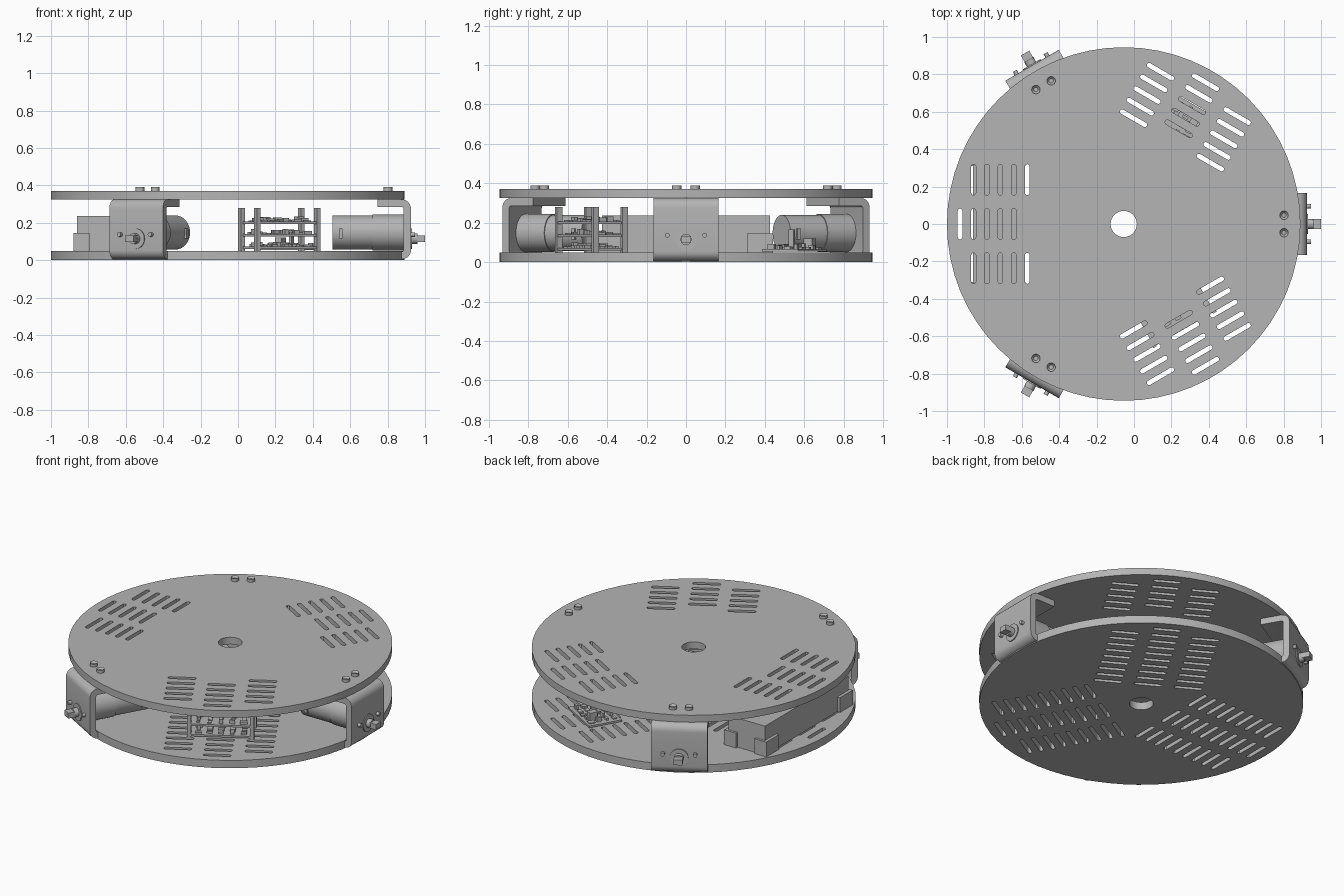
import bpy, bmesh, math, random
from mathutils import Matrix, Vector

if "Cube" in bpy.data.objects:
    bpy.data.objects.remove(bpy.data.objects["Cube"], do_unlink=True)

GREY = (0.46, 0.46, 0.46, 1)
mat = bpy.data.materials.new("plain_grey")
mat.use_nodes = True
mat.diffuse_color = GREY
mat.node_tree.nodes["Principled BSDF"].inputs["Base Color"].default_value = GREY
random.seed(4)
CENTRE = Vector((-0.055, 0, 0))


def frame(degrees):
    """Local axes around the discs: x outward, y sideways, z up."""
    return Matrix.Translation(CENTRE) @ Matrix.Rotation(math.radians(degrees), 4, "Z")


def finish(name, mesh, degrees=0):
    obj = bpy.data.objects.new(name, mesh)
    bpy.context.scene.collection.objects.link(obj)
    obj.matrix_world = frame(degrees)
    mesh.materials.clear()
    mesh.materials.append(mat)
    bpy.ops.object.select_all(action="DESELECT")
    obj.select_set(True)
    bpy.context.view_layer.objects.active = obj
    bpy.ops.object.shade_smooth_by_angle(angle=math.radians(30))
    return obj


def from_bmesh(name, bm, degrees):
    bmesh.ops.recalc_face_normals(bm, faces=bm.faces)
    mesh = bpy.data.meshes.new(name)
    bm.to_mesh(mesh)
    bm.free()
    return finish(name, mesh, degrees)


def box(bm, x0, x1, y0, y1, z0, z1):
    centre = Vector((x0 + x1, y0 + y1, z0 + z1)) / 2
    size = Matrix.Diagonal((x1 - x0, y1 - y0, z1 - z0, 1))
    bmesh.ops.create_cube(bm, size=1, matrix=Matrix.Translation(centre) @ size)


def rod(bm, x0, x1, y, z, radius, sides=32):
    """Cylinder lying along the outward axis."""
    place = Matrix.Translation(((x0 + x1) / 2, y, z)) @ Matrix.Rotation(math.pi / 2, 4, "Y")
    bmesh.ops.create_cone(bm, cap_ends=True, segments=sides, radius1=radius,
                          radius2=radius, depth=x1 - x0, matrix=place)


def arc(cx, cy, radius, start, end, steps):
    angles = [math.radians(start + (end - start) * i / steps) for i in range(steps + 1)]
    return [(cx + radius * math.cos(a), cy + radius * math.sin(a)) for a in angles]


# Discs: filled outlines with a centre hole and three fields of slots
def slot(r, t, half=0.07, w=0.0125):
    return arc(r, t + half, w, 0, 180, 6) + arc(r, t - half, w, 180, 360, 6)


def disc(name, z, thickness, middle_rows, side_rows):
    outlines = [arc(0, 0, 0.945, 0, 360, 64)[:-1], arc(0, 0, 0.07, 0, 360, 32)[:-1]]
    pitch = 0.0718
    for degrees in (60, 180, 300):
        turn = Matrix.Rotation(math.radians(degrees), 3, "Z")
        for t, first, rows in ((0, 0.875, middle_rows), (0.237, 0.803, side_rows),
                               (-0.237, 0.803, side_rows)):
            for i in range(rows):
                points = slot(first - i * pitch, t)
                outlines.append([(turn @ Vector((x, y, 0))).xy for x, y in points])
    curve = bpy.data.curves.new(name, "CURVE")
    curve.dimensions = "2D"
    curve.fill_mode = "BOTH"
    curve.extrude = thickness / 2
    for outline in outlines:
        spline = curve.splines.new("POLY")
        spline.points.add(len(outline) - 1)
        for point, (x, y) in zip(spline.points, outline):
            point.co = (x, y, 0, 1)
        spline.use_cyclic_u = True
    temp = bpy.data.objects.new(name + "_outline", curve)
    bpy.context.scene.collection.objects.link(temp)
    bpy.context.view_layer.update()
    mesh = bpy.data.meshes.new_from_object(temp.evaluated_get(bpy.context.evaluated_depsgraph_get()))
    bpy.data.objects.remove(temp, do_unlink=True)
    mesh.transform(Matrix.Translation((0, 0, z + thickness / 2)))
    finish(name, mesh)


disc("bottom_disc", 0, 0.05, 10, 9)
disc("top_disc", 0.325, 0.045, 5, 5)


# Folded sheet bracket: C-shaped section swept sideways
def bracket(degrees):
    low, high, out, sheet, bend = 0.005, 0.325, 0.98, 0.04, 0.05
    inner = bend - sheet
    section = [(0.8, low)] + arc(out - bend, low + bend, bend, -90, 0, 6)
    section += arc(out - bend, high - bend, bend, 0, 90, 6) + [(0.8, high), (0.8, high - sheet)]
    section += arc(out - bend, high - bend, inner, 90, 0, 4)
    section += arc(out - bend, low + bend, inner, 0, -90, 4) + [(0.8, low + sheet)]
    bm = bmesh.new()
    face = bm.faces.new([bm.verts.new((x, -0.165, z)) for x, z in section])
    moved = bmesh.ops.extrude_face_region(bm, geom=[face])["geom"]
    bmesh.ops.translate(bm, vec=(0, 0.33, 0),
                        verts=[v for v in moved if isinstance(v, bmesh.types.BMVert)])
    from_bmesh("bracket", bm, degrees)


# Motor can, gearbox, terminals, boss and flattened output shaft
def motor(degrees):
    bm = bmesh.new()
    rod(bm, 0.56, 0.78, 0, 0.148, 0.091, 40)
    rod(bm, 0.775, 0.94, 0, 0.148, 0.096, 40)
    for side in (-1, 1):
        box(bm, 0.595, 0.615, side * 0.092 - 0.008, side * 0.092 + 0.008, 0.115, 0.17)
    from_bmesh("motor", bm, degrees)
    bm = bmesh.new()
    rod(bm, 0.94, 0.986, 0, 0.115, 0.054)
    rod(bm, 0.98, 1.015, 0, 0.115, 0.028, 24)
    box(bm, 1.01, 1.055, -0.026, 0.026, 0.098, 0.132)
    from_bmesh("output_shaft", bm, degrees)
    bm = bmesh.new()
    for side in (-1, 1):
        rod(bm, 0.97, 1.0, side * 0.095, 0.137, 0.012, 16)
    from_bmesh("motor_screws", bm, degrees)


# Socket-head bolts on the top disc
def bolts(degrees):
    bm = bmesh.new()
    for side in (-1, 1):
        place = Matrix.Translation((0.857, side * 0.047, 0.377))
        bmesh.ops.create_cone(bm, cap_ends=True, segments=24, radius1=0.023,
                              radius2=0.023, depth=0.026, matrix=place)
    bm.normal_update()
    caps = [f for f in bm.faces if f.normal.z > 0.9]
    bmesh.ops.inset_individual(bm, faces=caps, thickness=0.011)
    bmesh.ops.translate(bm, vec=(0, 0, -0.012), verts=[v for f in caps for v in f.verts])
    from_bmesh("top_bolts", bm, degrees)


for angle in (0, 120, 240):
    bracket(angle)
    motor(angle)
    bolts(angle)

# Battery block held by four low corner clips
bm = bmesh.new()
box(bm, 0.545, 0.805, -0.425, 0.425, 0.05, 0.237)
from_bmesh("battery", bm, 180)
bm = bmesh.new()
for side in (-1, 1):
    y0, y1, y2 = (side * v for v in (0.31, 0.42, 0.44))
    for edge, inward in ((0.525, 1), (0.825, -1)):
        wall, leg = edge + inward * 0.021, edge + inward * 0.085
        box(bm, min(edge, wall), max(edge, wall), min(y0, y2), max(y0, y2), 0.05, 0.145)
        box(bm, min(edge, leg), max(edge, leg), min(y1, y2), max(y1, y2), 0.05, 0.145)
from_bmesh("battery_clips", bm, 180)


# Circuit boards with scattered chips and header strips
def board(name, degrees, r, z, depth, width, tallest):
    bm = bmesh.new()
    box(bm, r - depth / 2, r + depth / 2, -width / 2, width / 2, z, z + 0.012)
    for i in range(4):
        for j in range(5):
            x = r + depth * (i - 1.5) * 0.23
            y = width * (j - 2) * 0.18
            a, b = random.uniform(0.006, 0.02), random.uniform(0.008, 0.022)
            box(bm, x - a, x + a, y - b, y + b, z + 0.006,
                z + 0.012 + random.uniform(0.2, 1) * tallest)
    from_bmesh(name, bm, degrees)


for level in range(3):
    board("stacked_board", 300, 0.553, 0.06 + level * 0.067, 0.19, 0.37, 0.028)
bm = bmesh.new()
for r in (0.468, 0.638):
    for t in (-0.185, 0.185):
        box(bm, r - 0.016, r + 0.016, t - 0.011, t + 0.011, 0.05, 0.28)
from_bmesh("board_posts", bm, 300)
board("flat_board", 60, 0.635, 0.055, 0.21, 0.29, 0.03)
bm = bmesh.new()
box(bm, 0.62, 0.65, -0.035, -0.02, 0.06, 0.165)
box(bm, 0.66, 0.71, 0.05, 0.09, 0.06, 0.12)
from_bmesh("board_connectors", bm, 60)
